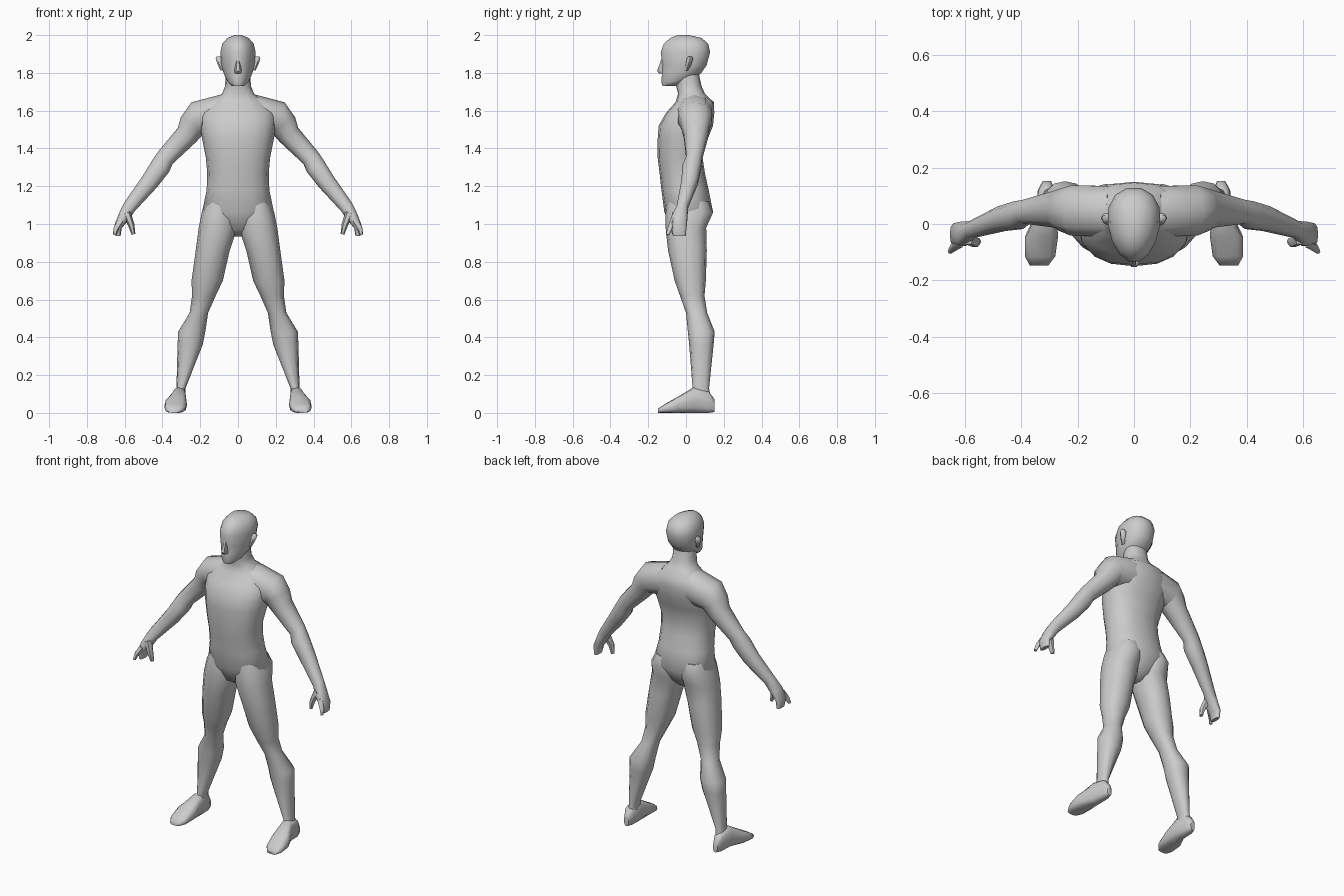
import bpy, bmesh, math
from mathutils import Vector

Y = Vector((0, 1, 0))


def finish(name, bm, mirror, angle=60):
    bmesh.ops.recalc_face_normals(bm, faces=bm.faces)
    me = bpy.data.meshes.new(name)
    bm.to_mesh(me)
    bm.free()
    ob = bpy.data.objects.new(name, me)
    bpy.context.collection.objects.link(ob)
    bpy.ops.object.select_all(action='DESELECT')
    ob.select_set(True)
    bpy.context.view_layer.objects.active = ob
    bpy.ops.object.shade_smooth_by_angle(angle=math.radians(angle))
    if mirror:
        ob.modifiers.new("mirror", 'MIRROR').use_mirror_merge = False
    return ob


def loft(name, rings, n=12, power=2.3, egg=0.0, mirror=False):
    """Skin closed rings, each (centre, half-axis U, half-axis V)."""
    bm = bmesh.new()
    loops = []
    for c, u, v in rings:
        loop = []
        for i in range(n):
            a = 2 * math.pi * i / n
            co, si = [math.copysign(abs(t) ** (2 / power), t)
                      for t in (math.cos(a), math.sin(a))]
            loop.append(bm.verts.new(c + u * co * (1 + egg * si) + v * si))
        loops.append(loop)
    for a, b in zip(loops, loops[1:]):
        for i in range(n):
            j = (i + 1) % n
            bm.faces.new((a[i], a[j], b[j], b[i]))
    bm.faces.new(loops[0])
    bm.faces.new(loops[-1])
    return finish(name, bm, mirror)


def level(z, x0, x1, y0, y1):
    """Horizontal ring from its extents."""
    return (Vector(((x0 + x1) / 2, (y0 + y1) / 2, z)),
            Vector(((x1 - x0) / 2, 0, 0)), Y * (y1 - y0) / 2)


def slice_y(y, x0, x1, z0, z1):
    """Upright ring across the foot."""
    return (Vector(((x0 + x1) / 2, y, (z0 + z1) / 2)),
            Vector(((x1 - x0) / 2, 0, 0)), Vector((0, 0, (z1 - z0) / 2)))


def along(path):
    """Rings square to a path of (x, z, half thickness, y0, y1)."""
    pts = [Vector((p[0], (p[3] + p[4]) / 2, p[1])) for p in path]
    out = []
    for i, p in enumerate(path):
        t = pts[min(i + 1, len(pts) - 1)] - pts[max(i - 1, 0)]
        t.y = 0
        t.normalize()
        out.append((pts[i], Y.cross(t) * p[2], Y * (p[4] - p[3]) / 2))
    return out


# torso and neck
torso = [(0.935, 0.025, -0.02, 0.05), (0.97, 0.09, -0.075, 0.085),
         (1.065, 0.19, -0.115, 0.143), (1.18, 0.166, -0.13, 0.12),
         (1.27, 0.163, -0.14, 0.10), (1.35, 0.17, -0.15, 0.088),
         (1.45, 0.19, -0.15, 0.115), (1.52, 0.20, -0.145, 0.143),
         (1.59, 0.20, -0.105, 0.15), (1.645, 0.15, -0.055, 0.147),
         (1.69, 0.085, -0.042, 0.10), (1.73, 0.068, -0.052, 0.082),
         (1.81, 0.066, -0.05, 0.065)]
loft("torso", [level(z, -h, h, a, b) for z, h, a, b in torso], n=16)

# head
head = [(1.73, 0.032, -0.125, -0.06), (1.752, 0.055, -0.132, 0.0),
        (1.795, 0.075, -0.13, 0.08), (1.84, 0.088, -0.128, 0.112),
        (1.91, 0.093, -0.137, 0.131), (1.955, 0.083, -0.12, 0.12),
        (1.985, 0.056, -0.085, 0.085), (2.0, 0.018, -0.045, 0.015)]
loft("head", [level(z, -h, h, a, b) for z, h, a, b in head], n=14, power=2.1, egg=0.18)

# nose
loft("nose", [level(1.797, -0.018, 0.018, -0.145, -0.10),
              level(1.81, -0.02, 0.02, -0.157, -0.10),
              level(1.875, -0.008, 0.008, -0.132, -0.10)], n=6, power=2)

# ears
loft("ear", [level(1.812, 0.07, 0.092, -0.008, 0.012),
             level(1.845, 0.07, 0.108, -0.005, 0.03),
             level(1.875, 0.08, 0.118, 0.002, 0.04),
             level(1.888, 0.09, 0.114, 0.012, 0.032)], n=6, power=2, mirror=True)

# arms, down to the closed fingers
arm = [(0.08, 1.585, 0.10, -0.05, 0.14), (0.215, 1.56, 0.09, -0.045, 0.14),
       (0.238, 1.525, 0.076, -0.03, 0.13), (0.272, 1.47, 0.061, -0.015, 0.12),
       (0.385, 1.35, 0.05, 0.0, 0.087), (0.41, 1.305, 0.054, -0.02, 0.083),
       (0.47, 1.22, 0.048, -0.027, 0.065), (0.575, 1.09, 0.036, -0.05, 0.012),
       (0.606, 1.035, 0.031, -0.08, 0.01), (0.635, 0.985, 0.021, -0.08, 0.005),
       (0.635, 0.937, 0.013, -0.07, 0.0)]
loft("arm", along(arm), n=10, mirror=True)

# index finger and thumb
loft("index_finger", along([(0.618, 1.02, 0.018, -0.085, -0.05),
                            (0.645, 0.975, 0.014, -0.10, -0.07),
                            (0.654, 0.942, 0.009, -0.107, -0.088)]),
     n=6, power=2, mirror=True)
loft("thumb", along([(0.59, 1.06, 0.022, -0.075, -0.02),
                     (0.565, 0.995, 0.017, -0.085, -0.045),
                     (0.553, 0.945, 0.010, -0.075, -0.05)]),
     n=6, power=2, mirror=True)

# legs
leg = [(1.12, 0.02, 0.165, -0.10, 0.12), (1.06, 0.008, 0.192, -0.108, 0.143),
       (0.98, 0.004, 0.208, -0.108, 0.107), (0.86, 0.044, 0.224, -0.095, 0.11),
       (0.70, 0.08, 0.246, -0.06, 0.105), (0.62, 0.118, 0.243, -0.032, 0.098),
       (0.53, 0.158, 0.256, 0.0, 0.112), (0.43, 0.173, 0.317, 0.01, 0.152),
       (0.36, 0.187, 0.32, 0.017, 0.146), (0.13, 0.278, 0.326, 0.035, 0.122),
       (0.06, 0.28, 0.335, 0.02, 0.135)]
loft("leg", [level(*r) for r in leg], n=12, mirror=True)

# feet
foot = [(0.152, 0.295, 0.325, 0.005, 0.07), (0.12, 0.28, 0.342, 0.0, 0.115),
        (0.04, 0.275, 0.348, 0.0, 0.135), (-0.045, 0.27, 0.388, 0.0, 0.085),
        (-0.115, 0.28, 0.388, 0.0, 0.045), (-0.148, 0.305, 0.37, 0.0, 0.022)]
loft("foot", [slice_y(*r) for r in foot], n=12, power=2.8, mirror=True)
